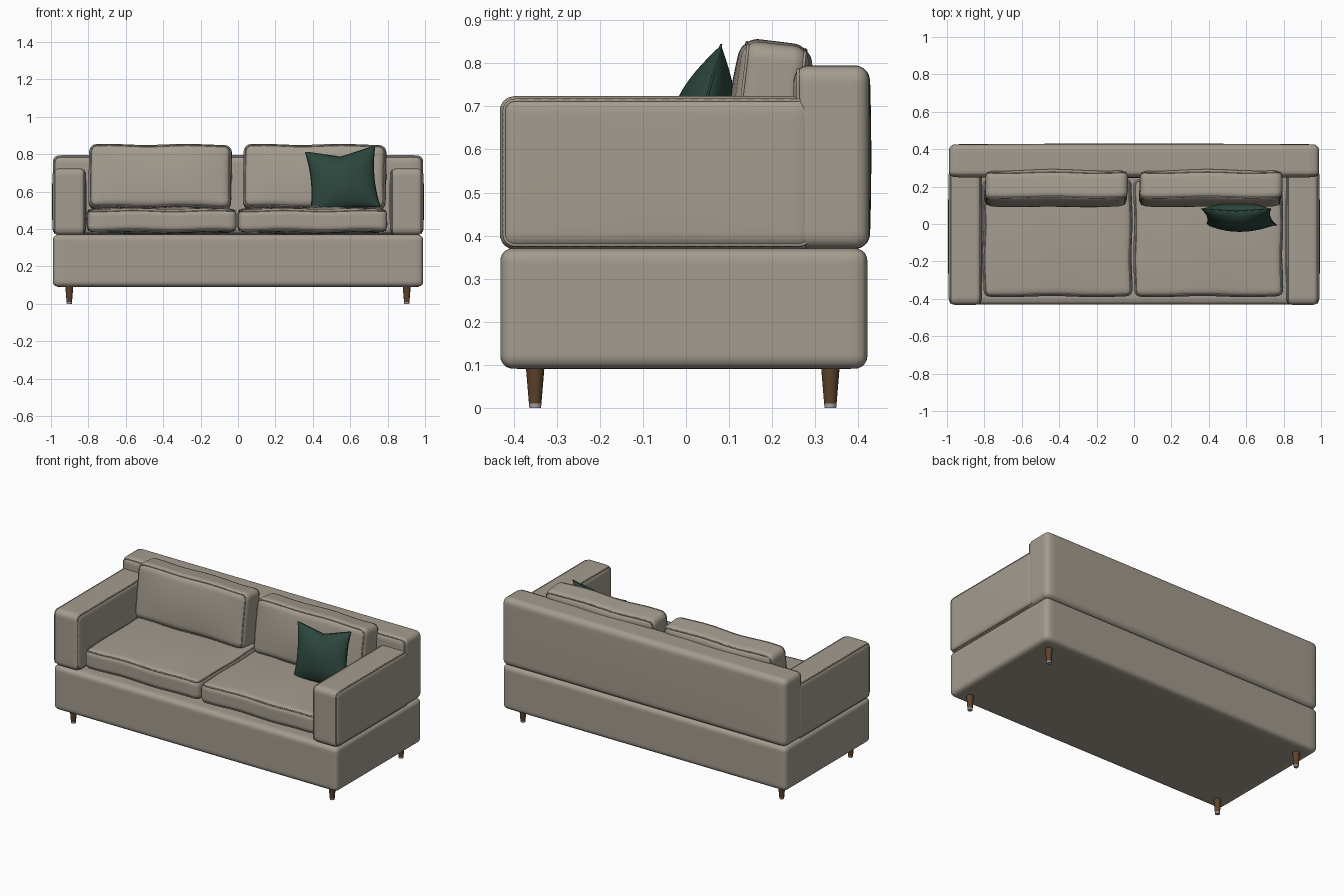
import bpy, bmesh, math
from math import sin, cos, pi, radians
from mathutils import Vector, Matrix

cube = bpy.data.objects.get("Cube")
if cube:
    bpy.data.objects.remove(cube, do_unlink=True)


def material(name, rgb):
    m = bpy.data.materials.new(name)
    m.use_nodes = True
    m.diffuse_color = (*rgb, 1)
    bsdf = m.node_tree.nodes["Principled BSDF"]
    bsdf.inputs["Base Color"].default_value = (*rgb, 1)
    bsdf.inputs["Roughness"].default_value = 0.8
    return m


FABRIC = material("beige fabric", (0.37, 0.33, 0.275))
GREEN = material("dark green fabric", (0.025, 0.062, 0.046))
WOOD = material("brown wood", (0.11, 0.055, 0.025))
TIP = material("grey foot tip", (0.4, 0.38, 0.36))


def finish(name, bm, mat, matrix):
    bmesh.ops.recalc_face_normals(bm, faces=bm.faces)
    for f in bm.faces:
        f.smooth = True
    mesh = bpy.data.meshes.new(name)
    bm.to_mesh(mesh)
    bm.free()
    mesh.materials.append(mat)
    ob = bpy.data.objects.new(name, mesh)
    ob.matrix_world = matrix
    bpy.context.collection.objects.link(ob)
    return ob


def wobble(p, amount):
    """Soft hand-sewn unevenness shared by cushions and their piping."""
    return p + amount * Vector((sin(17 * p.y + 9 * p.z), sin(13 * p.x + 2),
                                sin(15 * p.x + 8 * p.y)))


def rounded_box(name, half, r, matrix, axis=2, bulge=0.0, uneven=0.0):
    """Box with round edges, puffed out along one axis."""
    bm = bmesh.new()
    bmesh.ops.create_cube(bm, size=2)
    bmesh.ops.subdivide_edges(bm, edges=bm.edges, cuts=27, use_grid_fill=True)
    a, b = [i for i in range(3) if i != axis]
    for v in bm.verts:
        u = [sin(c * pi / 2) for c in v.co]
        p = Vector([h * c for h, c in zip(half, u)])
        core = Vector([max(r - h, min(h - r, c)) for h, c in zip(half, p)])
        p = core + (p - core).normalized() * r
        puff = bulge * (1 - u[a] ** 2) * (1 - u[b] ** 2)
        p[axis] += puff * u[axis]
        v.co = wobble(p, uneven)
    return finish(name, bm, FABRIC, matrix)


def tube(name, points, radius, mat, matrix):
    """Closed tube through the points."""
    bm = bmesh.new()
    n, sides, rings = len(points), 6, []
    normal = (points[n // 3] - points[0]).cross(points[2 * n // 3] - points[0]).normalized()
    for i, p in enumerate(points):
        t = (points[(i + 1) % n] - points[i - 1]).normalized()
        out = t.cross(normal).normalized()
        up = out.cross(t)
        rings.append([bm.verts.new(p + radius * (cos(k * pi / 3) * out + sin(k * pi / 3) * up))
                      for k in range(sides)])
    for i in range(n):
        r0, r1 = rings[i], rings[(i + 1) % n]
        for k in range(sides):
            j = (k + 1) % sides
            bm.faces.new((r0[k], r0[j], r1[j], r1[k]))
    return finish(name, bm, mat, matrix)


def piping(name, half, r, matrix, axis, side, uneven=0.0):
    """Cord along the rounded rim of one face of a rounded box."""
    a, b = [i for i in range(3) if i != axis]
    inset, cr, corners = r * 0.29, r * 0.71, []
    for q in range(4):
        sa, sb = (1, -1, -1, 1)[q], (1, 1, -1, -1)[q]
        for k in range(5):
            ang = (q + k / 4) * pi / 2
            p = Vector((0, 0, 0))
            p[a] = sa * (half[a] - inset - cr) + cr * cos(ang)
            p[b] = sb * (half[b] - inset - cr) + cr * sin(ang)
            p[axis] = side * (half[axis] - inset)
            corners.append(p)
    points = []
    for i, p in enumerate(corners):
        q = corners[(i + 1) % len(corners)]
        steps = 20 if (q - p).length > 0.05 else 1
        points += [wobble(p.lerp(q, s / steps), uneven) for s in range(steps)]
    tube(name, points, 0.004, FABRIC, matrix)


def at(x, y, z, lean=0):
    return Matrix.Translation((x, y, z)) @ Matrix.Rotation(radians(lean), 4, 'X')


# Base and backrest
rounded_box("base", (0.99, 0.426, 0.14), 0.03, at(0, -0.005, 0.231))
back_half, back_at = (0.99, 0.088, 0.213), at(0, 0.338, 0.582)
rounded_box("backrest", back_half, 0.035, back_at, axis=1, bulge=0.004)
piping("backrest_piping", back_half, 0.035, back_at, 1, -1)

for side, label in ((1, "left"), (-1, "right")):
    # Arms
    half, place = (0.089, 0.365, 0.178), at(side * 0.902, -0.067, 0.546)
    rounded_box(label + "_arm", half, 0.035, place, axis=0, bulge=0.003)
    for s in (1, -1):
        piping(label + "_arm_piping", half, 0.035, place, 0, s)

    # Seat cushions
    half, place = (0.398, 0.315, 0.061), at(side * 0.403 - 0.006, -0.073, 0.446)
    rounded_box(label + "_seat_cushion", half, 0.035, place, 2, 0.012, 0.003)
    for s in (1, -1):
        piping(label + "_seat_piping", half, 0.035, place, 2, s, 0.003)

    # Back cushions, leaning on the backrest
    half, place = (0.381, 0.078, 0.172), at(side * 0.413 - 0.003, 0.19, 0.677, -7)
    rounded_box(label + "_back_cushion", half, 0.04, place, 1, 0.016, 0.003)
    for s in (1, -1):
        piping(label + "_back_cushion_piping", half, 0.04, place, 1, s, 0.003)

    # Tapered legs with tips
    for y, end in ((-0.35, "front"), (0.335, "rear")):
        for part, z0, z1, r0, r1, mat in (("leg", 0.01, 0.1, 0.0145, 0.022, WOOD),
                                          ("foot_tip", 0, 0.01, 0.0135, 0.0145, TIP)):
            bm = bmesh.new()
            bmesh.ops.create_cone(bm, cap_ends=True, segments=20, radius1=r0,
                                  radius2=r1, depth=z1 - z0)
            ob = finish(f"{label}_{end}_{part}", bm, mat, at(side * 0.902, y, (z0 + z1) / 2))
            bpy.context.view_layer.objects.active = ob
            ob.select_set(True)
            bpy.ops.object.shade_smooth_by_angle(angle=radians(40))
            ob.select_set(False)

# Throw pillow: two puffed sheets joined at a pinched seam
PILLOW_AT = (Matrix.Translation((0.56, 0.038, 0.665))
             @ Matrix.Rotation(radians(-5), 4, 'Y') @ Matrix.Rotation(radians(-15), 4, 'X'))


def pillow_point(u, v, side):
    x = 0.186 * u * (1 - 0.1 * (1 - v * v))
    z = 0.168 * v * (1 - 0.2 * (1 - abs(u)) ** 1.3 * (v > 0) - 0.06 * (1 - u * u))
    puff = max(0, (1 - u * u) * (1 - v * v)) ** 0.55
    return Vector((x, side * 0.072 * puff, z))


bm = bmesh.new()
for side in (1, -1):
    made = bmesh.ops.create_grid(bm, x_segments=28, y_segments=28, size=1)
    for v in made["verts"]:
        v.co = pillow_point(sin(v.co.x * pi / 2), sin(v.co.y * pi / 2), side)
bmesh.ops.remove_doubles(bm, verts=bm.verts, dist=0.0003)
finish("throw_pillow", bm, GREEN, PILLOW_AT)
steps = [-1 + k / 10 for k in range(20)]
rim = ([(t, -1) for t in steps] + [(1, t) for t in steps]
       + [(-t, 1) for t in steps] + [(-1, -t) for t in steps])
tube("throw_pillow_seam", [pillow_point(u, v, 1) for u, v in rim], 0.003, GREEN, PILLOW_AT)
